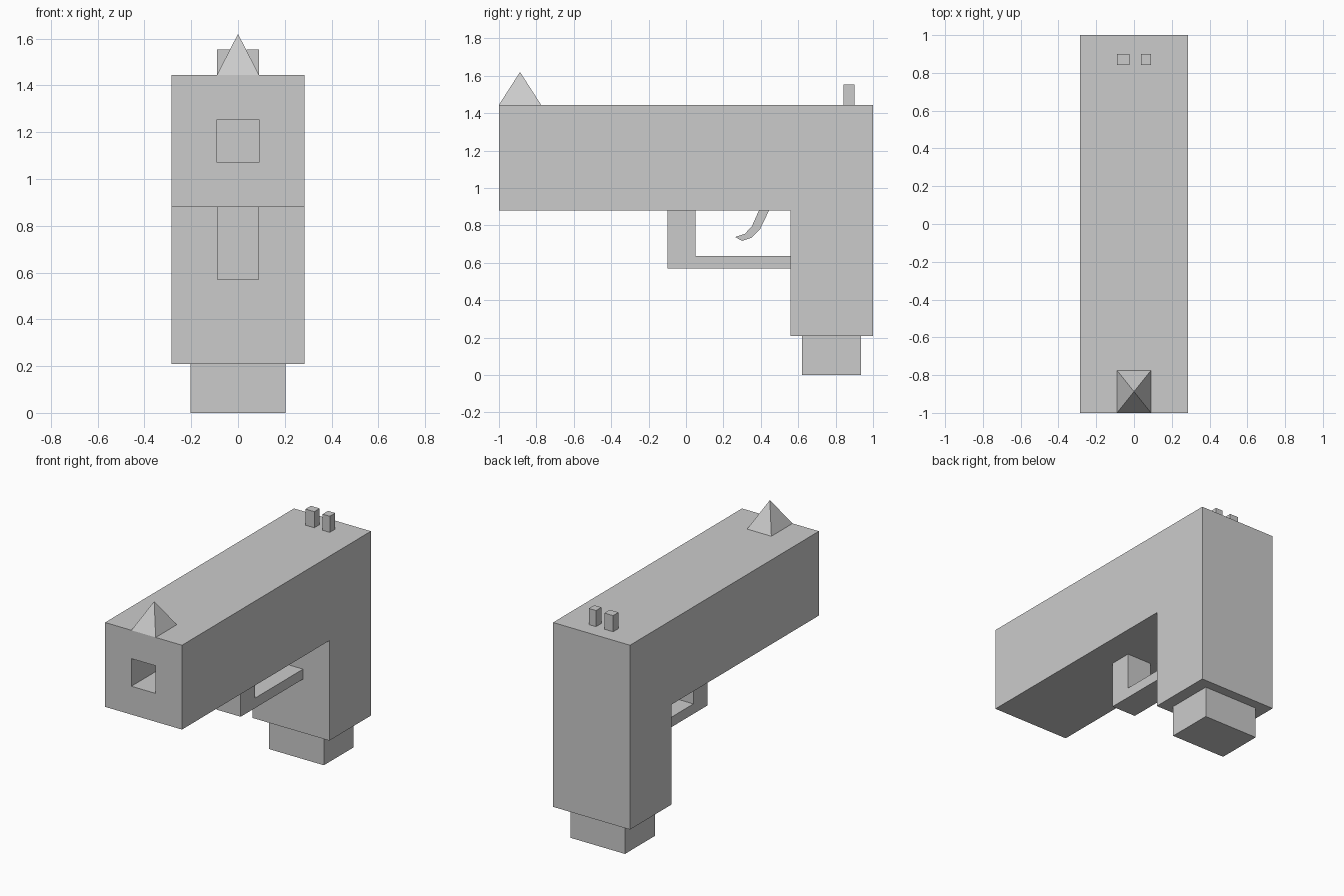
import bpy, bmesh

if "Cube" in bpy.data.objects:
    bpy.data.objects.remove(bpy.data.objects["Cube"])


def extrude_profile(name, pts, x0, x1):
    """Extrude a closed (y, z) outline from x0 to x1."""
    bm = bmesh.new()
    face = bm.faces.new([bm.verts.new((x0, y, z)) for y, z in pts])
    ext = bmesh.ops.extrude_face_region(bm, geom=[face])
    verts = [g for g in ext["geom"] if isinstance(g, bmesh.types.BMVert)]
    bmesh.ops.translate(bm, verts=verts, vec=(x1 - x0, 0, 0))
    bmesh.ops.recalc_face_normals(bm, faces=bm.faces)
    mesh = bpy.data.meshes.new(name)
    bm.to_mesh(mesh)
    bm.free()
    obj = bpy.data.objects.new(name, mesh)
    bpy.context.collection.objects.link(obj)
    return obj


def box(name, x0, x1, y0, y1, z0, z1):
    return extrude_profile(name, [(y0, z0), (y1, z0), (y1, z1), (y0, z1)], x0, x1)


# L-shaped body: slide and grip in one outline
body = extrude_profile("body", [(-1, 0.88), (0.56, 0.88), (0.56, 0.21), (1, 0.21),
                                (1, 1.445), (-1, 1.445)], -0.285, 0.285)

# Square bore in the front face
cutter = box("bore_cutter", -0.09, 0.09, -1.1, -0.4, 1.07, 1.255)
cutter.hide_render = True
cutter.hide_viewport = True
bore = body.modifiers.new("bore", 'BOOLEAN')
bore.operation = 'DIFFERENCE'
bore.solver = 'EXACT'
bore.object = cutter

# Block under the grip
box("grip_base", -0.2025, 0.2025, 0.62, 0.935, 0, 0.21)

# Guard loop and curved lever
extrude_profile("guard", [(-0.1, 0.88), (-0.1, 0.57), (0.56, 0.57), (0.56, 0.637),
                          (0.05, 0.637), (0.05, 0.88)], -0.09, 0.09)
extrude_profile("lever", [(0.39, 0.88), (0.353, 0.797), (0.315, 0.755), (0.262, 0.738),
                          (0.30, 0.717), (0.348, 0.733), (0.396, 0.78), (0.444, 0.88)],
                -0.04, 0.04)

# Rear sight posts
for side, x0, x1 in (("left", -0.09, -0.025), ("right", 0.037, 0.09)):
    box("rear_sight_" + side, x0, x1, 0.843, 0.9, 1.445, 1.553)

# Front sight: box with its top merged into a point
sight = box("front_sight", -0.09, 0.09, -1, -0.775, 1.445, 1.62)
bm = bmesh.new()
bm.from_mesh(sight.data)
top = [v for v in bm.verts if v.co.z > 1.5]
bmesh.ops.pointmerge(bm, verts=top, merge_co=(0, -0.8875, 1.62))
bm.to_mesh(sight.data)
bm.free()
